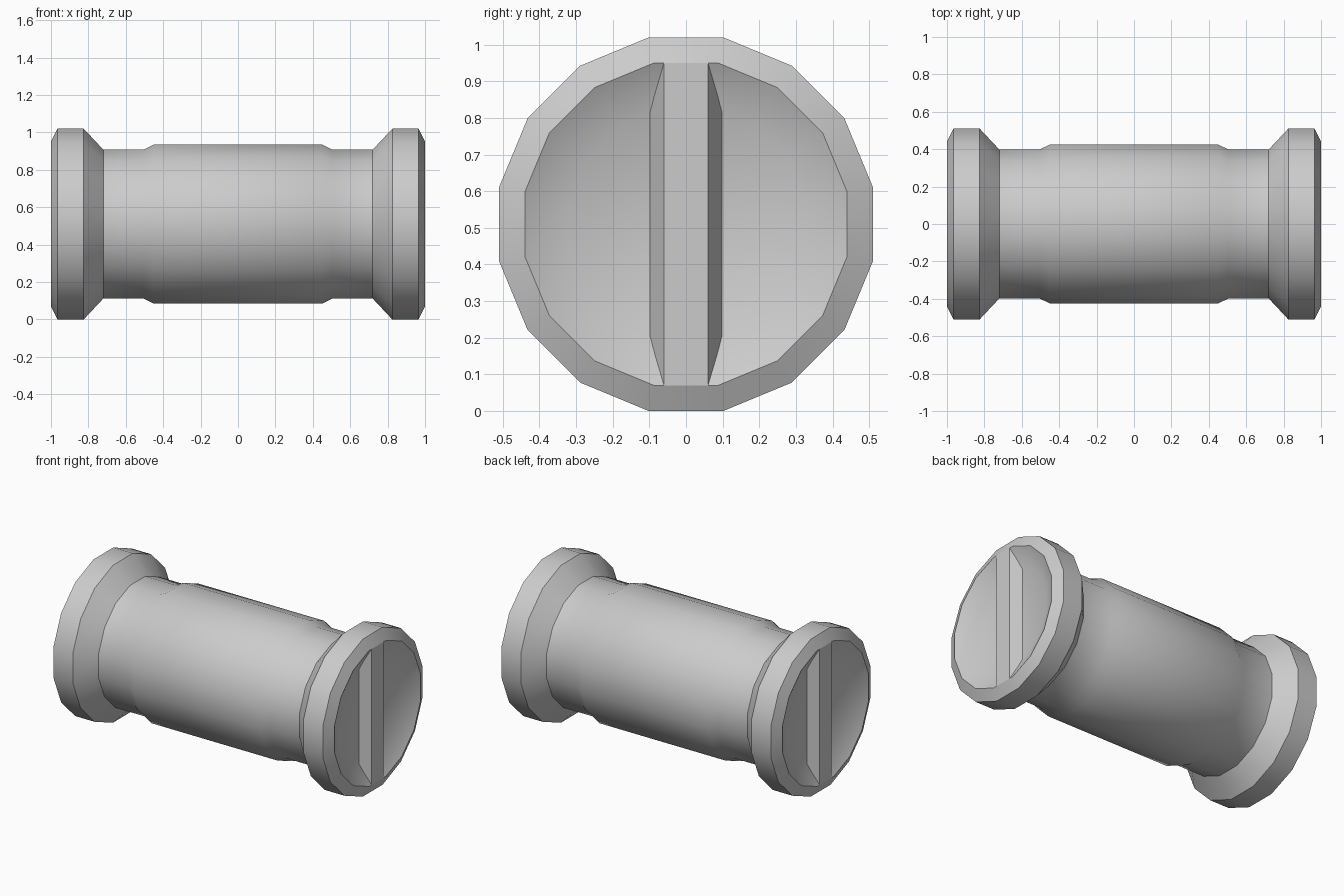
import bpy, bmesh
from math import cos, sin, pi, radians

if "Cube" in bpy.data.objects:
    bpy.data.objects.remove(bpy.data.objects["Cube"])

SIDES, CZ = 16, 0.51


def finish(bm, name):
    bmesh.ops.recalc_face_normals(bm, faces=bm.faces)
    mesh = bpy.data.meshes.new(name)
    bm.to_mesh(mesh)
    bm.free()
    ob = bpy.data.objects.new(name, mesh)
    bpy.context.collection.objects.link(ob)
    bpy.ops.object.select_all(action='DESELECT')
    ob.select_set(True)
    bpy.context.view_layer.objects.active = ob
    bpy.ops.object.shade_smooth_by_angle(angle=radians(30))
    return ob


def lathe(name, profile):
    """Revolve (x, flat-side radius) points around the x axis, closing both ends."""
    bm = bmesh.new()
    rings = []
    for x, apothem in profile:
        r = apothem / cos(pi / SIDES)
        rings.append([bm.verts.new((x, r * cos(a), CZ + r * sin(a)))
                      for a in ((i + 0.5) * 2 * pi / SIDES for i in range(SIDES))])
    for a, b in zip(rings, rings[1:]):
        for i in range(SIDES):
            j = (i + 1) % SIDES
            bm.faces.new((a[i], a[j], b[j], b[i]))
    bm.faces.new(rings[0])
    bm.faces.new(rings[-1])
    return finish(bm, name)


# canister shell: recessed end, rim, flare, neck, raised middle band, mirrored in x
DEPTH = 0.065
half = [(1 - DEPTH, 0.32), (1.0, 0.44), (0.965, 0.51), (0.825, 0.51),
        (0.72, 0.398), (0.505, 0.398), (0.45, 0.425)]
lathe("canister_body", half + [(-x, r) for x, r in reversed(half)])

# tapered grip bar across each end recess
for side, label in ((1, "right"), (-1, "left")):
    bm = bmesh.new()
    top, base = side, side * (1 - DEPTH)
    rows = [[bm.verts.new((x, y, CZ + s * h)) for s in (-1, 1)]
            for x, y, h in ((base, -0.098, 0.312), (top, -0.06, 0.44),
                            (top, 0.06, 0.44), (base, 0.098, 0.312))]
    for a, b in zip(rows, rows[1:]):
        bm.faces.new((a[0], b[0], b[1], a[1]))
    for s in (0, 1):
        bm.faces.new([row[s] for row in rows])
    bm.faces.new([rows[0][0], rows[0][1], rows[3][1], rows[3][0]])
    finish(bm, label + "_grip_bar")
